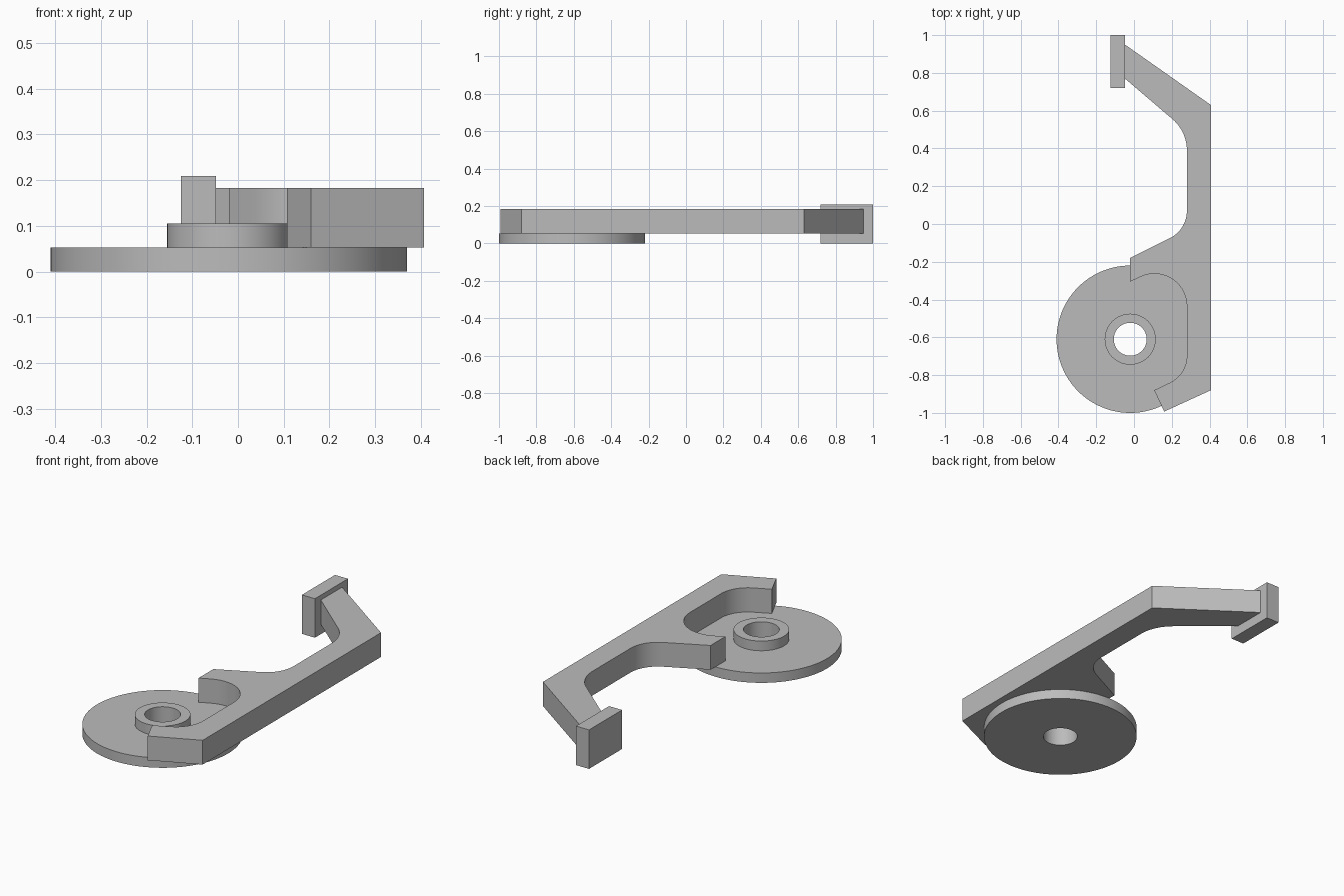
import bpy, bmesh, math
from mathutils import Vector

if "Cube" in bpy.data.objects:
    bpy.data.objects.remove(bpy.data.objects["Cube"], do_unlink=True)

grey = bpy.data.materials.new("plain_grey")
grey.use_nodes = True
colour = (0.5, 0.5, 0.5, 1)
grey.diffuse_color = colour
grey.node_tree.nodes["Principled BSDF"].inputs["Base Color"].default_value = colour


def finish(name, bm, location=(0, 0, 0)):
    bmesh.ops.recalc_face_normals(bm, faces=bm.faces)
    mesh = bpy.data.meshes.new(name)
    bm.to_mesh(mesh)
    bm.free()
    mesh.materials.append(grey)
    obj = bpy.data.objects.new(name, mesh)
    obj.location = location
    bpy.context.collection.objects.link(obj)
    bpy.ops.object.select_all(action='DESELECT')
    obj.select_set(True)
    bpy.context.view_layer.objects.active = obj
    bpy.ops.object.shade_smooth_by_angle(angle=math.radians(20))
    return obj


def fillet(before, corner, after, length, steps=14):
    """Circular arc that leaves both edges at the given distance from the corner."""
    p, c, n = (Vector(v) for v in (before, corner, after))
    u, v = (p - c).normalized(), (n - c).normalized()
    half = u.angle(v) / 2
    centre = c + (u + v).normalized() * length / math.cos(half)
    a, b = c + u * length - centre, c + v * length - centre
    sweep = a.angle(b)
    return [centre + (a * math.sin(sweep * (1 - i / steps)) + b * math.sin(sweep * i / steps))
            / math.sin(sweep) for i in range(steps + 1)]


def plate(name, outline, z0, z1):
    """Extrude an outline of (x, y, fillet length) corners from z0 to z1."""
    points = []
    for i, (x, y, length) in enumerate(outline):
        if length:
            points += fillet(outline[i - 1][:2], (x, y),
                             outline[(i + 1) % len(outline)][:2], length)
        else:
            points.append((x, y))
    bm = bmesh.new()
    face = bm.faces.new([bm.verts.new((p[0], p[1], z0)) for p in points])
    top = bmesh.ops.extrude_face_region(bm, geom=[face])
    verts = [g for g in top["geom"] if isinstance(g, bmesh.types.BMVert)]
    bmesh.ops.translate(bm, verts=verts, vec=(0, 0, z1 - z0))
    return finish(name, bm)


def lathe(name, profile, location, sides=96):
    """Spin a closed (radius, height) profile around the vertical axis."""
    bm = bmesh.new()
    rings = [[bm.verts.new((r * math.cos(math.tau * i / sides),
                            r * math.sin(math.tau * i / sides), z))
              for i in range(sides)] for r, z in profile]
    for j, ring in enumerate(rings):
        below = rings[j - 1]
        for i in range(sides):
            k = (i + 1) % sides
            bm.faces.new((below[i], below[k], ring[k], ring[i]))
    return finish(name, bm, location)


# Round base with raised hub and through hole
lathe("disc_with_hub",
      [(0.087, 0), (0.39, 0), (0.39, 0.053), (0.135, 0.053), (0.135, 0.105), (0.087, 0.105)],
      (-0.02, -0.61, 0))

# Bent arm with a curved claw around the hub
plate("arm", [
    (0.407, -0.88, 0), (0.407, 0.63, 0), (-0.048, 0.95, 0), (-0.048, 0.77, 0),
    (0.28, 0.49, 0.1), (0.28, -0.03, 0.1), (-0.02, -0.18, 0), (-0.02, -0.305, 0),
    (0.28, -0.165, 0.27), (0.28, -0.797, 0.1), (0.107, -0.88, 0), (0.16, -0.993, 0)],
    0.053, 0.183)

# Upright pad at the arm's tip
plate("end_pad", [(-0.125, 0.72, 0), (-0.048, 0.72, 0), (-0.048, 1, 0), (-0.125, 1, 0)], 0, 0.209)
